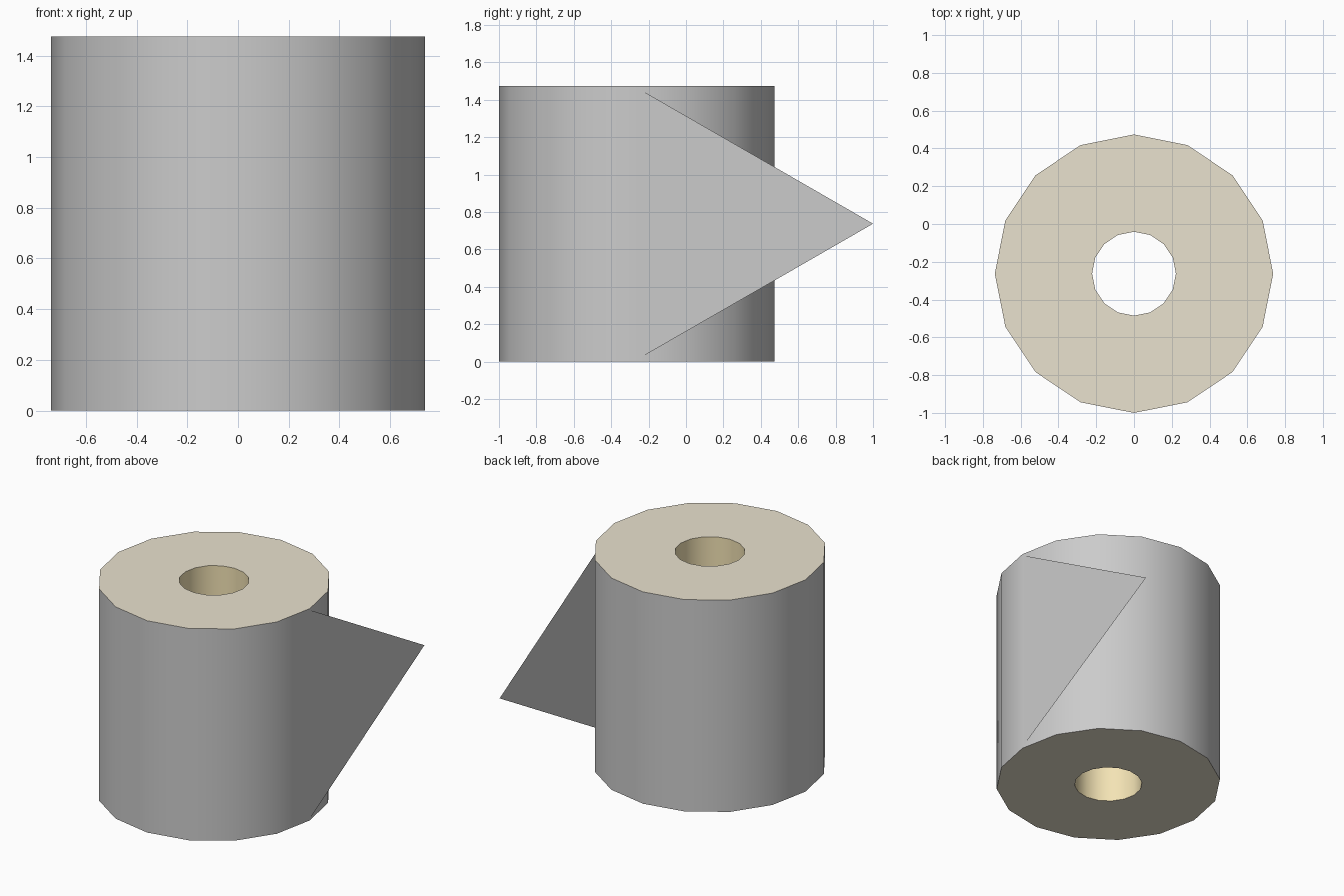
import bpy, bmesh
from math import sin, cos, pi, radians

if "Cube" in bpy.data.objects:
    bpy.data.objects.remove(bpy.data.objects["Cube"])

SIDES, CY, H = 16, -0.263, 1.475
R_OUT, R_IN = 0.737, 0.222


def material(name, rgb):
    m = bpy.data.materials.new(name)
    m.diffuse_color = (*rgb, 1)
    m.use_nodes = True
    m.node_tree.nodes["Principled BSDF"].inputs["Base Color"].default_value = m.diffuse_color
    return m


def add_object(name, bm, mats=()):
    me = bpy.data.meshes.new(name)
    bm.to_mesh(me)
    bm.free()
    for m in mats:
        me.materials.append(m)
    ob = bpy.data.objects.new(name, me)
    bpy.context.collection.objects.link(ob)
    return ob


def ring(bm, r, z):
    return [bm.verts.new((r * cos(2 * pi * i / SIDES), CY + r * sin(2 * pi * i / SIDES), z))
            for i in range(SIDES)]


# Roll: outer sheet (grey), end faces (tan), core wall (cardboard)
bm = bmesh.new()
rings = [ring(bm, R_OUT, 0), ring(bm, R_OUT, H), ring(bm, R_IN, H), ring(bm, R_IN, 0)]
slots = [0, 1, 2, 1]
for k in range(4):
    a, b = rings[k], rings[(k + 1) % 4]
    for i in range(SIDES):
        j = (i + 1) % SIDES
        f = bm.faces.new((a[i], a[j], b[j], b[i]))
        f.material_index = slots[k]
        f.smooth = k in (0, 2)
roll = add_object("paper_roll", bm, [
    material("paper", (0.8, 0.8, 0.8)),
    material("roll_ends", (0.82, 0.76, 0.62)),
    material("cardboard_core", (0.9, 0.77, 0.46))])
bpy.context.view_layer.objects.active = roll
roll.select_set(True)
bpy.ops.object.shade_smooth_by_angle(angle=radians(30))

# Loose end of the sheet: a flat equilateral triangle tangent to the roll
bm = bmesh.new()
bm.faces.new([bm.verts.new(p) for p in (
    (0.736, -0.25, H / 2 - 0.72), (0.736, 1.0, H / 2), (0.736, -0.25, H / 2 + 0.72))])
add_object("loose_sheet_flap", bm)
